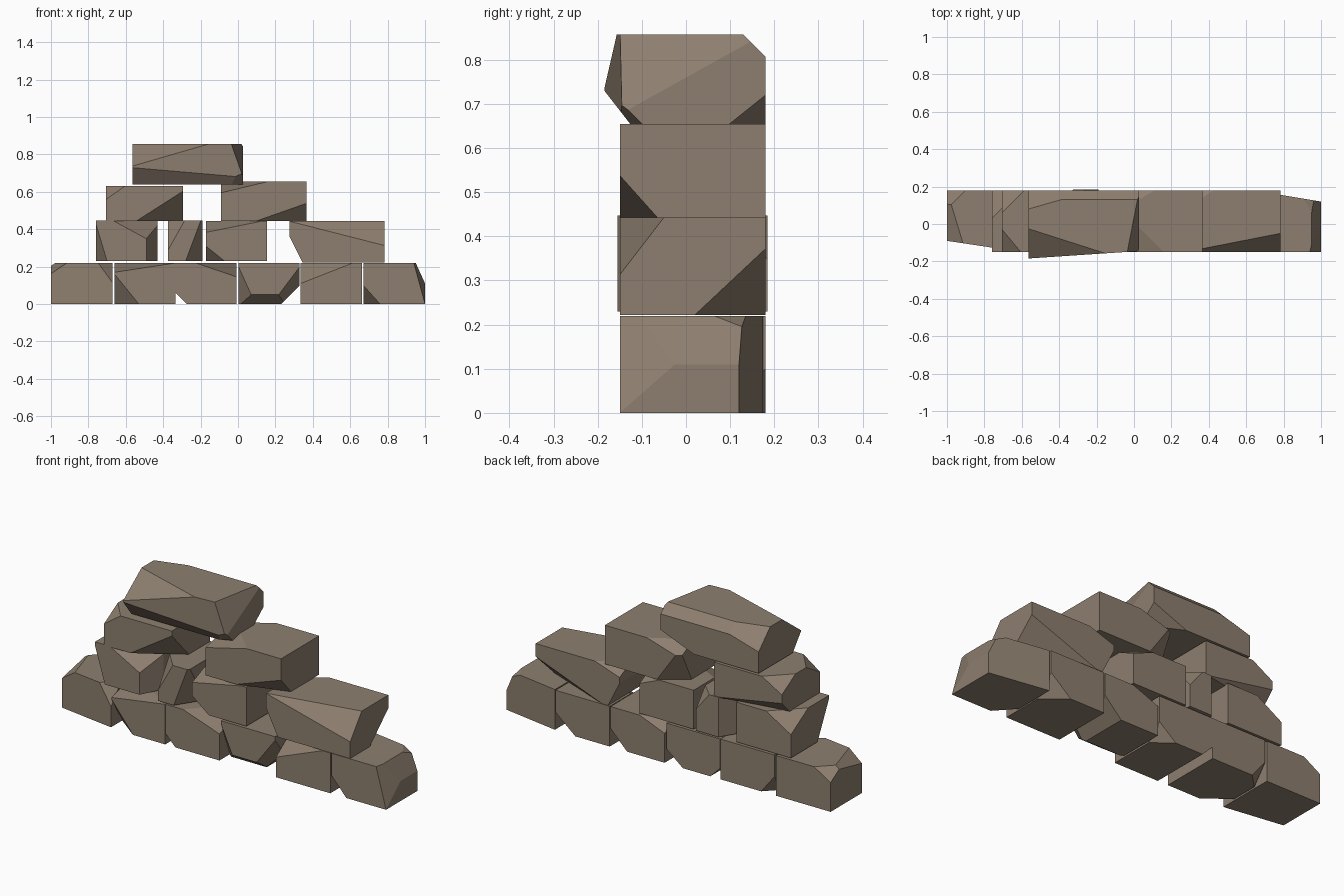
import bpy, bmesh
from mathutils import Vector

if "Cube" in bpy.data.objects:
    bpy.data.objects.remove(bpy.data.objects["Cube"])

mat = bpy.data.materials.new("brown_stone")
mat.diffuse_color = (0.27, 0.212, 0.16, 1)
mat.use_nodes = True
mat.node_tree.nodes["Principled BSDF"].inputs["Base Color"].default_value = mat.diffuse_color


def stone(name, x, y, z, cuts):
    """Box with sliced corners. A cut is (corner signs, edge lengths); length 0 = cut runs along that axis."""
    lo, hi = Vector((x[0], y[0], z[0])), Vector((x[1], y[1], z[1]))
    bm = bmesh.new()
    bmesh.ops.create_cube(bm, size=1)
    for v in bm.verts:
        v.co = Vector([(lo[i] + hi[i]) / 2 + v.co[i] * (hi[i] - lo[i]) for i in range(3)])
    for signs, lengths in cuts:
        s = [1 if c == "+" else -1 for c in signs]
        corner = Vector([hi[i] if s[i] > 0 else lo[i] for i in range(3)])
        no = Vector([s[i] / lengths[i] if lengths[i] else 0 for i in range(3)])
        axis = next(i for i in range(3) if lengths[i])
        point = corner.copy()
        point[axis] -= s[axis] * lengths[axis]
        bmesh.ops.bisect_plane(bm, geom=bm.verts[:] + bm.edges[:] + bm.faces[:], dist=1e-5,
                               plane_co=point, plane_no=no.normalized(), clear_outer=True)
        rim = [e for e in bm.edges if e.is_boundary]
        if rim:
            bmesh.ops.contextual_create(bm, geom=rim)
    bmesh.ops.recalc_face_normals(bm, faces=bm.faces[:])
    me = bpy.data.meshes.new(name)
    bm.to_mesh(me)
    bm.free()
    me.materials.append(mat)
    bpy.context.collection.objects.link(bpy.data.objects.new(name, me))


Y = (-0.15, 0.18)

# Bottom course
B = (0.0, 0.22)
stone("base_stone_1", (-1, -0.67), Y, B, [
    ("--+", (0.1, 0.33, 0.07)), ("--+", (0.4, 0.06, 0)), ("+-+", (0.1, 0.1, 0.12)),
    ("-++", (0.1, 0.1, 0.06))])
stone("base_stone_2", (-0.66, -0.335), Y, B, [
    ("--+", (0.33, 0.2, 0.05)), ("---", (0.13, 0.1, 0.16)), ("-+-", (0.08, 0.08, 0.1))])
stone("base_stone_3", (-0.333, -0.007), Y, B, [
    ("+-+", (0.22, 0.25, 0.075)), ("-+-", (0.06, 0, 0.06)), ("++-", (0.1, 0.08, 0.08))])
stone("base_stone_4", (0.003, 0.33), Y, B, [
    ("+--", (0, 0.07, 0.05)), ("---", (0.09, 0.08, 0.2)), ("+--", (0.1, 0, 0.1)),
    ("+--", (0.15, 0.15, 0.2)), ("-++", (0.15, 0.12, 0.06))])
stone("base_stone_5", (0.335, 0.663), Y, B, [
    ("--+", (0.28, 0.15, 0.11)), ("++-", (0.12, 0.1, 0.1))])
stone("base_stone_6", (0.67, 1), Y, B, [
    ("---", (0.09, 0.1, 0.1)), ("+++", (0.36, 0.06, 0)), ("+++", (0.05, 0, 0.11)),
    ("+-+", (0.06, 0.25, 0.22)), ("+++", (0.12, 0.2, 0.06))])

# Second course
stone("second_stone_1", (-0.76, -0.43), (-0.15, 0.18), (0.23, 0.447), [
    ("---", (0.06, 0.1, 0.2)), ("+--", (0.06, 0.12, 0)), ("+-+", (0.24, 0.15, 0.13)),
    ("-++", (0.15, 0.15, 0.09))])
stone("second_stone_2", (-0.375, -0.19), (-0.155, 0.185), (0.23, 0.447), [
    ("--+", (0.09, 0.1, 0.16)), ("+--", (0.09, 0.14, 0.24)), ("-+-", (0.05, 0.08, 0)),
    ("+++", (0.08, 0.08, 0.1))])
stone("second_stone_3", (-0.172, 0.155), Y, (0.23, 0.443), [
    ("---", (0.1, 0.08, 0.08)), ("--+", (0.3, 0.15, 0.06)), ("+++", (0.12, 0.1, 0.05))])
stone("second_stone_4", (0.275, 0.783), Y, (0.222, 0.443), [
    ("+-+", (0.51, 0.1, 0.13)), ("---", (0.07, 0, 0.14)), ("++-", (0.4, 0.16, 0.15)),
    ("-++", (0.15, 0.1, 0.05))])

# Third course
stone("third_stone_1", (-0.705, -0.295), Y, (0.443, 0.63), [
    ("+--", (0.25, 0.15, 0.16)), ("--+", (0.1, 0.12, 0.07)), ("-+-", (0.4, 0.07, 0.07)),
    ("-++", (0.12, 0.12, 0.07))])
stone("third_stone_2", (-0.09, 0.365), Y, (0.443, 0.655), [
    ("+--", (0.27, 0.085, 0.095)), ("--+", (0.25, 0.25, 0.06)), ("-+-", (0.14, 0.1, 0.2)),
    ("-++", (0.2, 0.12, 0.06))])

# Cap stone
stone("cap_stone", (-0.565, 0.027), (-0.185, 0.18), (0.64, 0.857), [
    ("+--", (0.6, 0.04, 0)), ("+--", (0, 0.07, 0.09)), ("--+", (0.5, 0.16, 0.12)),
    ("+-+", (0.07, 0.36, 0.2)), ("+++", (0, 0.05, 0.05)), ("-++", (0.35, 0.1, 0.1)),
    ("++-", (0.2, 0.1, 0.08)), ("+--", (0.2, 0.1, 0.1))])
